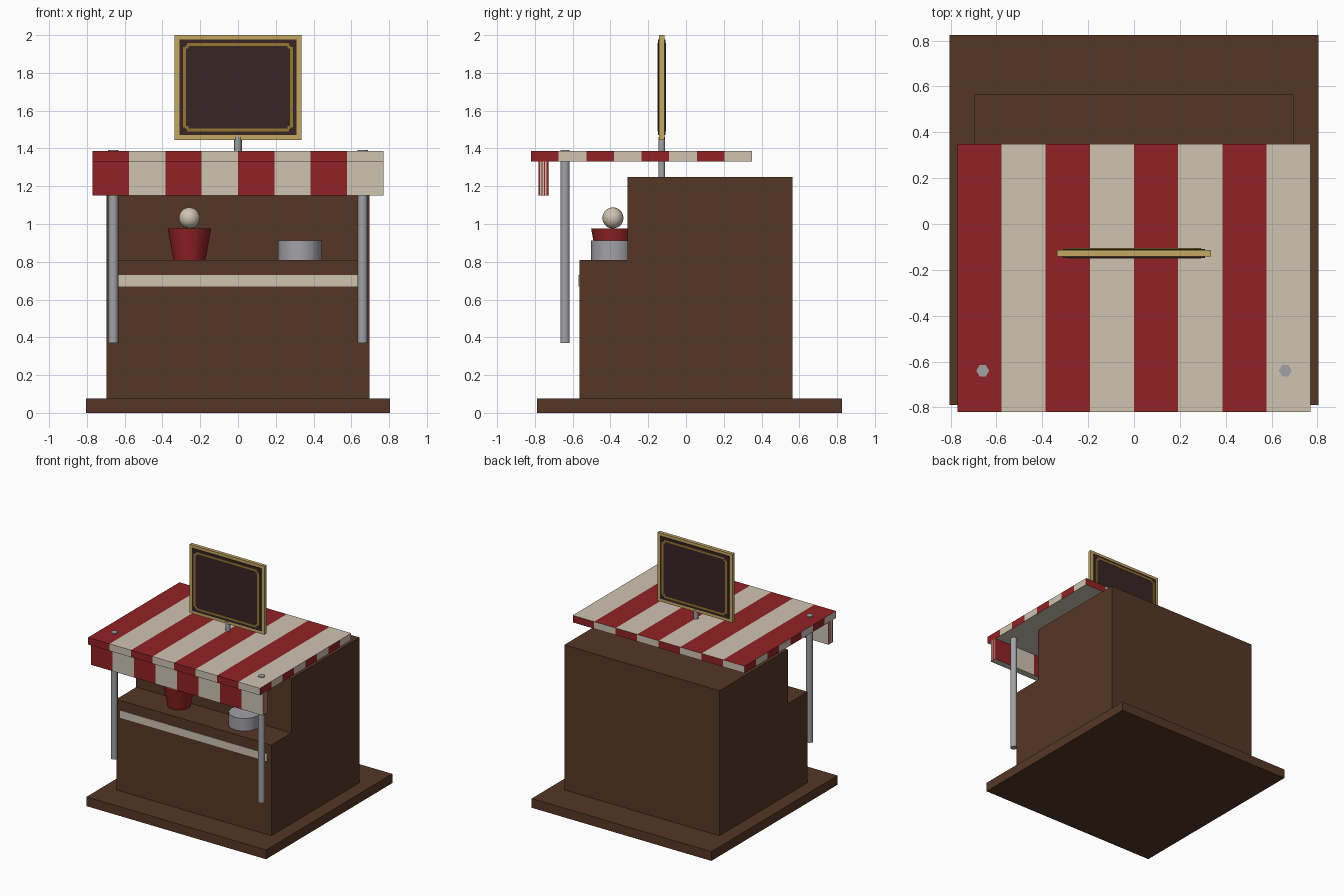
import bpy, bmesh, math
from mathutils import Vector

cube = bpy.data.objects.get("Cube")
if cube:
    bpy.data.objects.remove(cube, do_unlink=True)


def material(name, rgb):
    m = bpy.data.materials.new(name)
    m.use_nodes = True
    colour = (*rgb, 1)
    m.diffuse_color = colour
    m.node_tree.nodes["Principled BSDF"].inputs["Base Color"].default_value = colour
    return m


WOOD = material("brown wood", (0.093, 0.037, 0.019))
RED = material("red cloth", (0.287, 0.016, 0.018))
CREAM = material("cream cloth", (0.624, 0.546, 0.445))
METAL = material("grey metal", (0.36, 0.36, 0.39))
GOLD = material("pale gold", (0.546, 0.392, 0.127))
TRIM = material("old gold", (0.305, 0.181, 0.032))
DARK = material("dark panel", (0.04, 0.018, 0.018))


def finish(name, bm, *mats):
    mesh = bpy.data.meshes.new(name)
    bm.to_mesh(mesh)
    bm.free()
    for m in mats:
        mesh.materials.append(m)
    ob = bpy.data.objects.new(name, mesh)
    bpy.context.collection.objects.link(ob)
    return ob


def add_box(bm, lo, hi):
    lo, hi = Vector(lo), Vector(hi)
    verts = bmesh.ops.create_cube(bm, size=1)["verts"]
    for v in verts:
        v.co = Vector(l + (h - l) * (c + 0.5) for l, h, c in zip(lo, hi, v.co))


def box(name, lo, hi, mat):
    bm = bmesh.new()
    add_box(bm, lo, hi)
    return finish(name, bm, mat)


def tube(name, x, y, z0, z1, r0, r1, sides, mat):
    bm = bmesh.new()
    bmesh.ops.create_cone(bm, cap_ends=True, segments=sides, radius1=r0, radius2=r1, depth=z1 - z0)
    # Points of the polygon lie on the x axis
    for v in bm.verts:
        a = math.atan2(v.co.y, v.co.x)
        r = math.hypot(v.co.x, v.co.y)
        step = math.tau / sides
        a = round(a / step - 0.01) * step
        v.co.x, v.co.y = r * math.cos(a), r * math.sin(a)
        v.co += Vector((x, y, (z0 + z1) / 2))
    for f in bm.faces:
        f.smooth = abs(f.normal.z) < 0.9
    for e in bm.edges:
        e.smooth = all(f.smooth for f in e.link_faces)
    return finish(name, bm, mat)


def striped_box(name, lo, hi, stripes=8):
    """Box cut into stripes; each upright side starts red at its own left end."""
    bm = bmesh.new()
    add_box(bm, lo, hi)
    lo, hi = Vector(lo), Vector(hi)
    for axis in (0, 1):
        normal = Vector((axis == 0, axis == 1, 0))
        for i in range(1, stripes):
            bmesh.ops.bisect_plane(bm, geom=bm.verts[:] + bm.edges[:] + bm.faces[:],
                                   plane_co=lo.lerp(hi, i / stripes), plane_no=normal)
    bm.normal_update()
    for f in bm.faces:
        c, n = f.calc_center_median(), f.normal
        axis = 1 if abs(n.x) > 0.5 else 0
        index = int((c[axis] - lo[axis]) / (hi[axis] - lo[axis]) * stripes)
        if n.x < -0.5 or n.y > 0.5:
            index += 1
        f.material_index = 1 if n.z < -0.5 else index % 2
    return finish(name, bm, RED, CREAM)


# Wooden stall
box("base", (-0.805, -0.79, 0), (0.805, 0.825, 0.075), WOOD)
box("back_cabinet", (-0.695, -0.31, 0.075), (0.695, 0.565, 1.25), WOOD)
box("counter", (-0.695, -0.565, 0.075), (0.695, -0.31, 0.81), WOOD)
box("counter_band", (-0.66, -0.569, 0.67), (0.66, -0.564, 0.73), CREAM)

# Awning, valance and poles
striped_box("awning", (-0.77, -0.82, 1.33), (0.77, 0.35, 1.387))
striped_box("valance", (-0.77, -0.78, 1.15), (0.77, -0.725, 1.335))
for side, x in (("right", -0.66), ("left", 0.66)):
    tube(side + "_pole", x, -0.64, 0.37, 1.393, 0.028, 0.028, 6, METAL)

# Sign on its post
SY = -0.128
tube("sign_post", 0, SY, 1.25, 1.46, 0.02, 0.02, 6, METAL)
box("sign_frame", (-0.335, SY - 0.014, 1.445), (0.335, SY + 0.014, 2), GOLD)
box("sign_panel", (-0.31, SY - 0.02, 1.47), (0.31, SY + 0.02, 1.977), DARK)

# Thin border with notched corners on both faces of the sign
bm = bmesh.new()
w, h, mid, t, notch = 0.292, 0.235, 1.724, 0.016, 0.022
for face in (-1, 1):
    y0, y1 = sorted((SY + face * 0.018, SY + face * 0.0225))
    for s in (-1, 1):
        x0, x1 = sorted((s * w, s * (w - t)))
        add_box(bm, (x0, y0, mid - h + notch), (x1, y1, mid + h - notch))
        z0, z1 = sorted((mid + s * h, mid + s * (h - t)))
        add_box(bm, (-w + notch, y0, z0), (w - notch, y1, z1))
        for k in (-1, 1):
            cx, cz = s * (w - notch), mid + k * (h - notch)
            add_box(bm, (cx - t / 2, y0, cz - t / 2), (cx + t / 2, y1, cz + t / 2))
finish("sign_border", bm, TRIM)

# Goods on the counter
tube("red_pot", -0.257, -0.387, 0.81, 0.975, 0.085, 0.115, 16, RED)
tube("metal_tin", 0.328, -0.387, 0.81, 0.912, 0.117, 0.117, 12, METAL)
bm = bmesh.new()
bmesh.ops.create_uvsphere(bm, u_segments=16, v_segments=10, radius=0.056)
bmesh.ops.translate(bm, verts=bm.verts, vec=(-0.257, -0.387, 1.032))
for f in bm.faces:
    f.smooth = True
finish("cream_ball", bm, CREAM)
